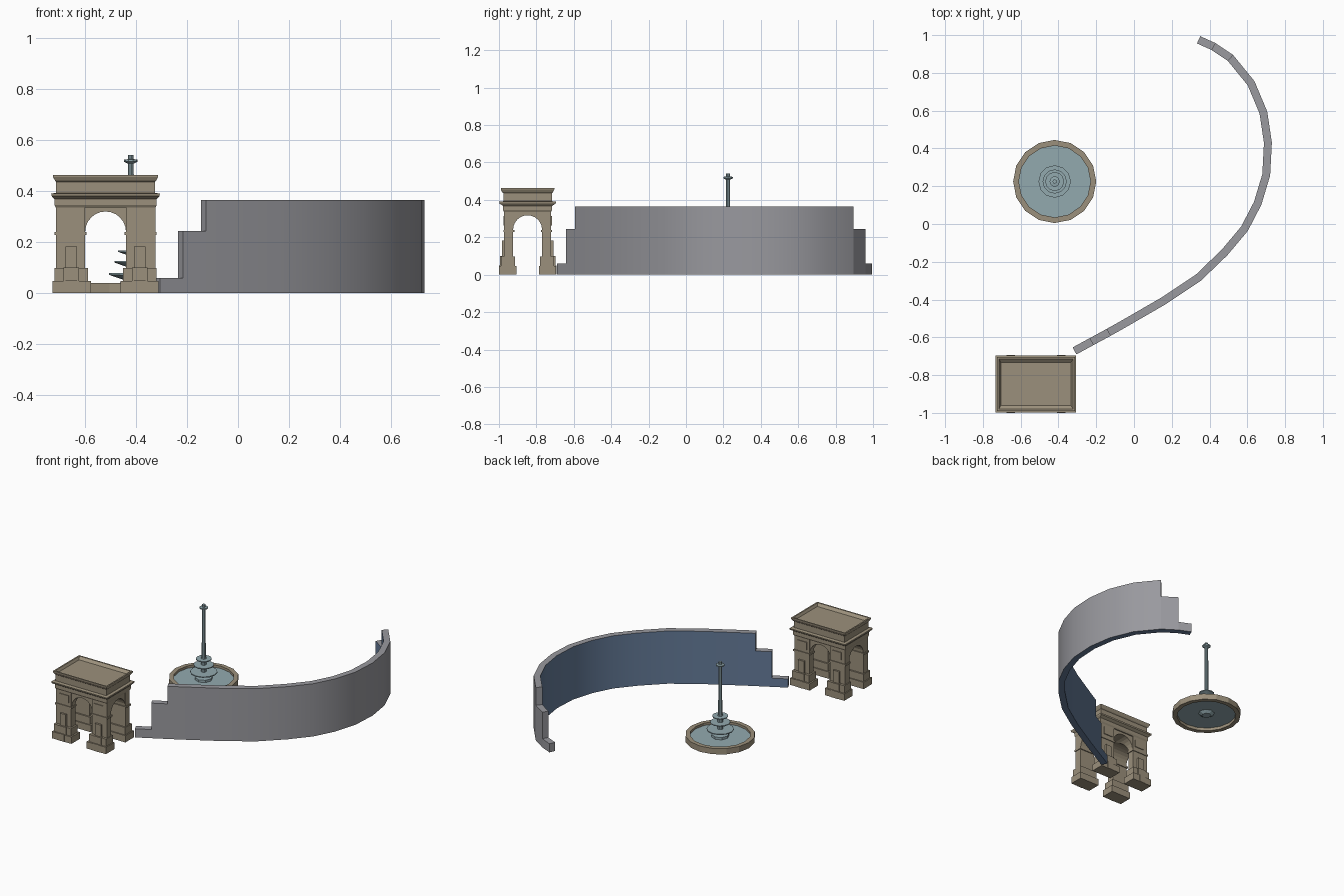
import bpy, bmesh, math
from mathutils import Vector

cube = bpy.data.objects.get("Cube")
if cube:
    bpy.data.objects.remove(cube, do_unlink=True)


def material(name, rgb):
    m = bpy.data.materials.new(name)
    m.use_nodes = True
    m.diffuse_color = (*rgb, 1)
    m.node_tree.nodes["Principled BSDF"].inputs["Base Color"].default_value = (*rgb, 1)
    return m


TAN = material("tan stone", (0.33, 0.28, 0.2))
TEAL = material("pale teal", (0.29, 0.4, 0.43))
GREY = material("grey wall", (0.32, 0.32, 0.345))
BLUE = material("slate blue", (0.13, 0.2, 0.32))


def finish(bm, name, mats, loc=(0, 0, 0), smooth=False):
    bmesh.ops.remove_doubles(bm, verts=bm.verts, dist=1e-5)
    bmesh.ops.recalc_face_normals(bm, faces=bm.faces)
    me = bpy.data.meshes.new(name)
    bm.to_mesh(me)
    bm.free()
    ob = bpy.data.objects.new(name, me)
    ob.location = loc
    for m in mats:
        me.materials.append(m)
    bpy.context.collection.objects.link(ob)
    if smooth:
        bpy.ops.object.select_all(action="DESELECT")
        ob.select_set(True)
        bpy.context.view_layer.objects.active = ob
        bpy.ops.object.shade_smooth_by_angle(angle=math.radians(30))
    return ob


def add_box(bm, x, y, z):
    """Box between the (low, high) pairs given for each axis."""
    vs = bmesh.ops.create_cube(bm, size=1)["verts"]
    for v in vs:
        v.co = [sum(r) / 2 + c * (r[1] - r[0]) for r, c in zip((x, y, z), v.co)]


def stack(bm, rings, close=True):
    """Skin a list of vertex-coordinate rings, with capped ends."""
    loops = [[bm.verts.new(p) for p in ring] for ring in rings]
    n = len(loops[0])
    for a, b in zip(loops, loops[1:]):
        for i in range(n):
            j = (i + 1) % n
            bm.faces.new((a[i], a[j], b[j], b[i]))
    if close:
        bm.faces.new(loops[0][::-1])
        bm.faces.new(loops[-1])


def rect(hx, hy, z):
    return [(-hx, -hy, z), (hx, -hy, z), (hx, hy, z), (-hx, hy, z)]


def circle(r, z, n):
    return [(r * math.cos(i * math.tau / n), r * math.sin(i * math.tau / n), z) for i in range(n)]


# ---- Triumphal arch ----
ARCH = (-0.519, -0.847, 0)
SPRING = 0.24


def tunnel(radius, along_y):
    bm = bmesh.new()
    profile = [(radius, -0.1)]
    for i in range(13):
        t = math.pi * i / 12
        profile.append((radius * math.cos(t), SPRING + radius * math.sin(t)))
    profile.append((-radius, -0.1))
    stack(bm, [[(u, d, z) if along_y else (d, u, z) for u, z in profile] for d in (-0.5, 0.5)])
    ob = finish(bm, "tunnel_cutter", [TAN], ARCH)
    ob.hide_render = True
    return ob


bm = bmesh.new()
add_box(bm, (-0.192, 0.192), (-0.118, 0.118), (0.09, 0.34))
body = finish(bm, "arch_body", [TAN], ARCH)
for cutter in (tunnel(0.08, True), tunnel(0.0775, False)):
    mod = body.modifiers.new("opening", "BOOLEAN")
    mod.object = cutter
    mod.solver = "EXACT"
    bpy.context.view_layer.objects.active = body
    bpy.ops.object.modifier_apply(modifier=mod.name)
    bpy.data.objects.remove(cutter, do_unlink=True)


def mirrored(name, boxes):
    """Repeat boxes in all four corners of the arch."""
    bm = bmesh.new()
    for sx in (-1, 1):
        for sy in (-1, 1):
            for x, y, z in boxes:
                add_box(bm, sorted(sx * v for v in x), sorted(sy * v for v in y), z)
    return finish(bm, name, [TAN], ARCH)


mirrored("arch_piers", [((0.08, 0.195), (0.0775, 0.125), (0.09, 0.337))])
mirrored("pier_bases", [
    ((0.058, 0.207), (0.06, 0.152), (0, 0.047)),
    ((0.069, 0.2), (0.067, 0.142), (0.047, 0.098)),
])
mirrored("impost_bands", [((0.074, 0.2), (0.071, 0.13), (0.228, 0.24))])
mirrored("relief_blocks", [
    ((0.112, 0.157), (0.12, 0.138), (0.09, 0.182)),
    ((0.104, 0.165), (0.12, 0.148), (0.047, 0.1)),
    ((0.112, 0.157), (0.12, 0.154), (0, 0.05)),
])
mirrored("upper_panels", [((0.097, 0.167), (0.12, 0.13), (0.263, 0.314))])

bm = bmesh.new()
stack(bm, [rect(*r) for r in (
    (0.195, 0.125, 0.335), (0.2, 0.131, 0.345), (0.2, 0.131, 0.368), (0.211, 0.15, 0.38),
    (0.213, 0.152, 0.39), (0.194, 0.13, 0.393), (0.194, 0.13, 0.436), (0.198, 0.136, 0.441),
    (0.206, 0.143, 0.455), (0.206, 0.143, 0.463), (0.196, 0.133, 0.463), (0.186, 0.114, 0.447))])
finish(bm, "cornice_and_attic", [TAN], ARCH)

# ---- Fountain ----
FOUNTAIN = (-0.42, 0.225, 0)
bm = bmesh.new()
stack(bm, [circle(r, z, 16) for r, z in
           ((0.19, 0), (0.22, 0), (0.22, 0.04), (0.19, 0.04), (0.19, 0))], close=False)
finish(bm, "fountain_basin", [TAN], FOUNTAIN)


def turned(name, profile, sides, smooth=False):
    bm = bmesh.new()
    stack(bm, [circle(r, z, sides) for r, z in profile])
    return finish(bm, name, [TEAL], FOUNTAIN, smooth)


turned("fountain_water", [(0.191, 0.02), (0.191, 0.024)], 16)
turned("fountain_pedestal", [(0.03, 0.004), (0.055, 0.022), (0.055, 0.04), (0.02, 0.042)], 8)
for label, r, low, high in (("lower", 0.086, 0.05, 0.078), ("middle", 0.064, 0.105, 0.126),
                            ("upper", 0.05, 0.152, 0.168)):
    turned(label + "_bowl", [(0.022, low), (r, high - 0.006), (r, high), (0.018, high)], 12)
turned("fountain_column", [(0.018, 0.03), (0.017, 0.16), (0.013, 0.2), (0.011, 0.541)], 10, True)
turned("column_collar", [(0.012, 0.508), (0.027, 0.515), (0.027, 0.523), (0.012, 0.525)], 10)

# ---- Curved stepped wall ----
path = [Vector(p) for p in (
    (0.342, 0.975), (0.42, 0.94), (0.51, 0.88), (0.62, 0.745), (0.685, 0.59), (0.709, 0.43),
    (0.7, 0.26), (0.655, 0.11), (0.585, -0.025), (0.48, -0.15), (0.34, -0.285),
    (0.16, -0.405), (-0.065, -0.535), (-0.135, -0.574), (-0.225, -0.623), (-0.315, -0.672))]
LOW, MID, FULL = 0.06, 0.243, 0.365
heights = [LOW, MID] + [FULL] * (len(path) - 5) + [MID, LOW]
heights = [LOW, MID] + [FULL] * (len(path) - 1 - 4) + [MID, LOW]
outer, inner = [], []
for i, p in enumerate(path):
    before = (p - path[i - 1]).normalized() if i else Vector((0, 0))
    after = (path[i + 1] - p).normalized() if i < len(path) - 1 else Vector((0, 0))
    t = (before + after).normalized()
    side = Vector((-t.y, t.x)) * 0.021
    outer.append(p + side)
    inner.append(p - side)

bm = bmesh.new()


def quad(points, mat):
    f = bm.faces.new([bm.verts.new((p.x, p.y, z)) for p, z in points])
    f.material_index = mat


for i, h in enumerate(heights):
    a, b, c, d = outer[i], outer[i + 1], inner[i + 1], inner[i]
    quad([(a, 0), (b, 0), (b, h), (a, h)], 0)
    quad([(c, 0), (d, 0), (d, h), (c, h)], 1)
    quad([(a, h), (b, h), (c, h), (d, h)], 0)
    quad([(d, 0), (c, 0), (b, 0), (a, 0)], 1)
# step risers and end faces
levels = [0] + heights + [0]
for i in range(len(path)):
    lo, hi = sorted(levels[i:i + 2])
    if hi > lo:
        quad([(outer[i], lo), (inner[i], lo), (inner[i], hi), (outer[i], hi)], 0)
finish(bm, "curved_wall", [GREY, BLUE], smooth=True)
